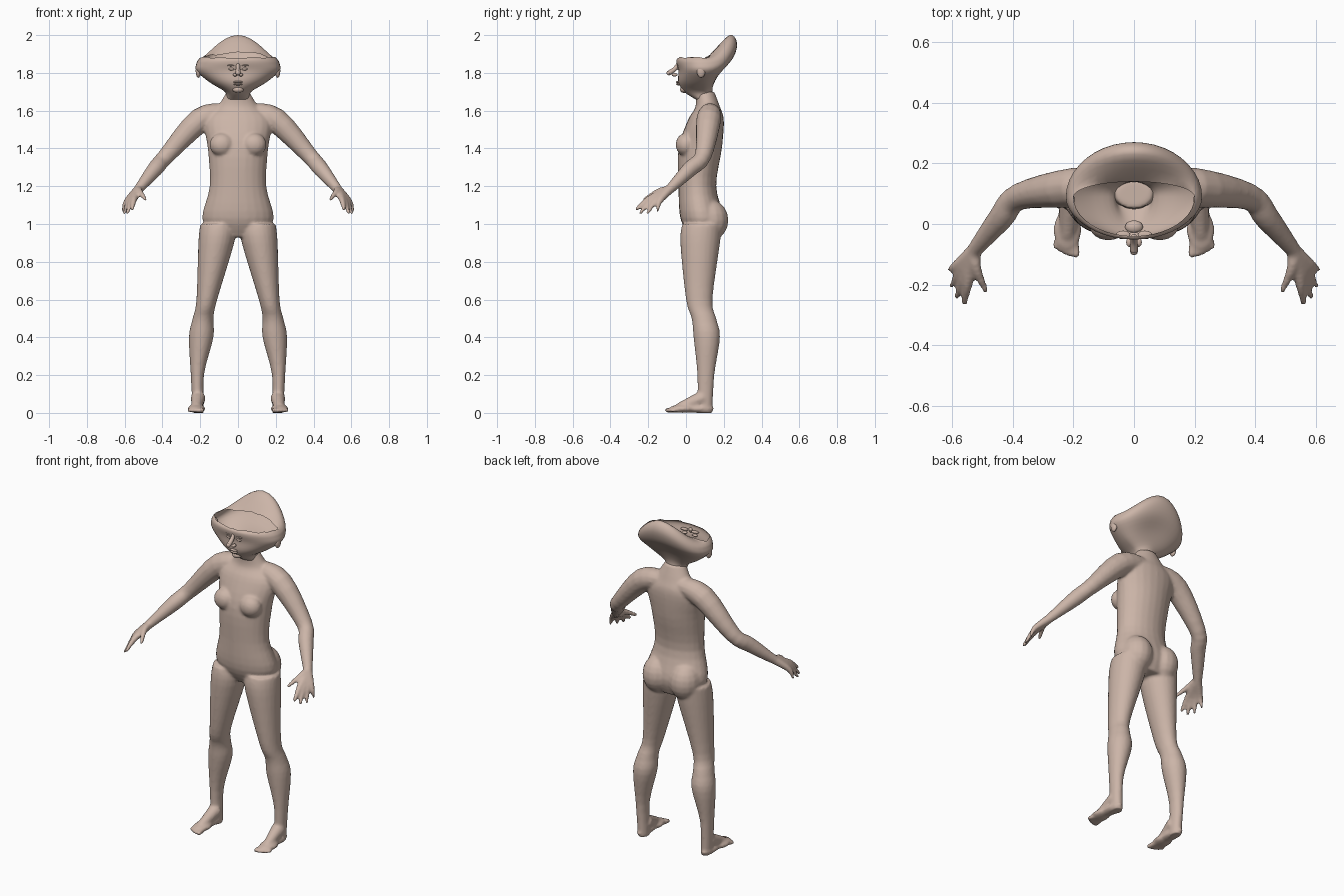
import bpy, bmesh, math, random
from mathutils import Vector, Matrix

default_cube = bpy.data.objects.get("Cube")
if default_cube:
    bpy.data.objects.remove(default_cube)
random.seed(4)

skin = bpy.data.materials.new("warm_skin")
skin.use_nodes = True
skin.diffuse_color = (.6, .46, .39, 1)
skin.node_tree.nodes["Principled BSDF"].inputs["Base Color"].default_value = skin.diffuse_color


def flow(keys, steps=4):
    """Smooth interpolation through a few key rows."""
    keys = [Vector(key) for key in keys]
    padded = [keys[0], *keys, keys[-1]]
    rows = []
    for before, start, end, after in zip(padded, padded[1:], padded[2:], padded[3:]):
        leave, arrive = (end - before) / 2, (after - start) / 2
        for step in range(steps):
            t = step / steps
            ease = t * t * (3 - 2 * t)
            rows.append(start.lerp(end, ease) + leave * t * (1 - t) ** 2
                        - arrive * t * t * (1 - t))
    return rows + [keys[-1]]


def circle(count):
    """Cosine and sine pairs around a full turn."""
    angles = [math.tau * i / count for i in range(count)]
    return [(math.cos(angle), math.sin(angle)) for angle in angles]


def loft(bm, rings, capped=True):
    """Bridge equal-sized rings of points into a tube."""
    loops = [[bm.verts.new(point) for point in ring] for ring in rings]
    for lower, upper in zip(loops, loops[1:]):
        for i in range(len(lower)):
            bm.faces.new((lower[i - 1], lower[i], upper[i], upper[i - 1]))
    if capped:
        bm.faces.new(reversed(loops[0]))
        bm.faces.new(loops[-1])


def column(bm, keys, side=1):
    """Upright loft; each key is height, inner x, outer x, front y, back y."""
    rings = []
    for z, inner, outer, front, back in flow(keys):
        centre_x, centre_y = side * (inner + outer) / 2, (front + back) / 2
        width, depth = (outer - inner) / 2, (back - front) / 2
        rings.append([(centre_x + width * c, centre_y + depth * s, z)
                      for c, s in circle(24)])
    loft(bm, rings)


def ball(bm, centre, radii, side=1):
    place = Matrix.Translation((side * centre[0], centre[1], centre[2]))
    bmesh.ops.create_uvsphere(bm, u_segments=16, v_segments=10, radius=1,
                              matrix=place @ Matrix.Diagonal((*radii, 1)))


def limb(bm, keys, side=1):
    """Round-ended tube along a path; each key is x, y, z, radius."""
    path = flow(keys)
    rings = []
    for k, row in enumerate(path):
        ahead, behind = path[min(k + 1, len(path) - 1)], path[max(k - 1, 0)]
        turn = (ahead - behind).to_3d().to_track_quat('Z', 'Y')
        ring = [row.to_3d() + turn @ Vector((c, s, 0)) * row.w for c, s in circle(14)]
        rings.append([(side * point.x, point.y, point.z) for point in ring])
    loft(bm, rings)
    ball(bm, path[-1].to_3d(), [path[-1].w] * 3, side)


def finish(bm, name, closed=True):
    if closed:
        bmesh.ops.recalc_face_normals(bm, faces=bm.faces)
    mesh = bpy.data.meshes.new(name)
    bm.to_mesh(mesh)
    bm.free()
    mesh.materials.append(skin)
    for polygon in mesh.polygons:
        polygon.use_smooth = True
    part = bpy.data.objects.new(name, mesh)
    bpy.context.collection.objects.link(part)
    return part


# Torso and neck
bm = bmesh.new()
torso = [(.93, .13, .02, .17), (1.03, .19, -.03, .2), (1.2, .15, -.04, .16),
         (1.4, .16, -.04, .19), (1.55, .18, .01, .2), (1.62, .11, .05, .18),
         (1.7, .06, .05, .15)]
column(bm, [(z, -width, width, front, back) for z, width, front, back in torso])

leg = [(1, .01, .2, -.02, .19), (.9, .02, .21, -.03, .18), (.6, .11, .22, 0, .14),
       (.5, .13, .24, .03, .16), (.4, .13, .26, .04, .18), (.2, .18, .25, .06, .15),
       (0, .18, .24, .06, .14)]
wrist = Vector((.53, -.09, 1.18, .025))
arm = [(.06, .13, 1.59, .05), (.2, .12, 1.55, .066), (.38, .09, 1.36, .045),
       (.44, .02, 1.29, .042), wrist]
index_knuckle, index_tip = Vector((.55, -.2, 1.13, .017)), Vector((.56, -.26, 1.08, .01))
small_knuckle, small_tip = Vector((.59, -.14, 1.12, .016)), Vector((.61, -.15, 1.07, .008))
longer = Vector((.01, -.02, -.02, 0))

for side in (1, -1):
    column(bm, leg, side)
    limb(bm, arm, side)
    # Fullness of chest and seat
    ball(bm, (.085, 0, 1.42), (.066, .055, .062), side)
    ball(bm, (.09, .125, 1.02), (.09, .1, .11), side)
    # Hand: four fanned fingers and a thumb, all from the wrist
    for finger in range(4):
        spread = finger / 3
        tip = index_tip.lerp(small_tip, spread) + longer * math.sin(math.pi * spread)
        limb(bm, [wrist, index_knuckle.lerp(small_knuckle, spread), tip], side)
    limb(bm, [wrist, (.52, -.15, 1.17, .017), (.49, -.22, 1.13, .01)], side)
    # Foot: sloping instep, sole and a curved row of toes
    limb(bm, [(.21, .09, .08, .04), (.22, -.03, .03, .026)], side)
    ball(bm, (.22, -.02, .022), (.047, .07, .022), side)
    ball(bm, (.215, .06, .022), (.036, .09, .022), side)
    for toe in range(5):
        reach = Vector((.19 + toe * .018, toe * toe * .0017 - .1, .013, .013 - toe * .001))
        limb(bm, [(.2 + toe * .011, -.04, .018, .015), reach], side)

# Fuse the anatomy into one smooth surface
body = finish(bm, "body")
fuse = body.modifiers.new("fuse", 'REMESH')
fuse.mode = 'VOXEL'
fuse.voxel_size = .008
fuse.use_smooth_shade = True
soften = body.modifiers.new("soften", 'SMOOTH')
soften.iterations = 5

# Open flared head; each key is front z, back z, half width, front y, back y
bm = bmesh.new()
flare = [(1.66, 1.66, .06, .05, .15), (1.7, 1.72, .07, -.01, .14), (1.75, 1.8, .15, -.04, .18),
         (1.81, 1.88, .22, -.04, .25), (1.85, 1.96, .22, -.05, .27), (1.87, 2, .21, -.05, .23),
         (1.88, 1.91, .2, -.04, .14)]
middle = .09
rings = []
for front_z, back_z, width, front, back in flow(flare):
    ring = []
    for c, s in circle(40):
        reach = back - middle if s > 0 else middle - front
        rise = (back_z - front_z) * max(0, s) ** 3
        ring.append(Vector((width * c, middle + reach * s, front_z + rise)))
    rings.append(ring)
# Ragged rim
for point in rings[-1]:
    point.z += random.uniform(-.006, .006)
loft(bm, rings, capped=False)
finish(bm, "head", closed=False)

# Face: pointed nose, nostrils, eyes, brows, lips and chin
bm = bmesh.new()
limb(bm, [(0, -.04, 1.85, .009), (0, -.06, 1.82, .012), (0, -.09, 1.8, .013)])
for side in (1, -1):
    ball(bm, (.015, -.06, 1.79), (.011, .016, .009), side)
    ball(bm, (.034, -.036, 1.82), (.017, .01, .007), side)
    ball(bm, (.036, -.036, 1.84), (.024, .014, .006), side)
for lip_height in (1.74, 1.752):
    ball(bm, (0, -.04, lip_height), (.024, .013, .006))
ball(bm, (0, -.01, 1.712), (.03, .022, .018))
finish(bm, "face_features")

# Ears stretched out along the sides of the head
for side, name in ((1, "left_ear"), (-1, "right_ear")):
    bm = bmesh.new()
    ball(bm, (.21, .08, 1.81), (.014, .023, .036), side)
    finish(bm, name)
